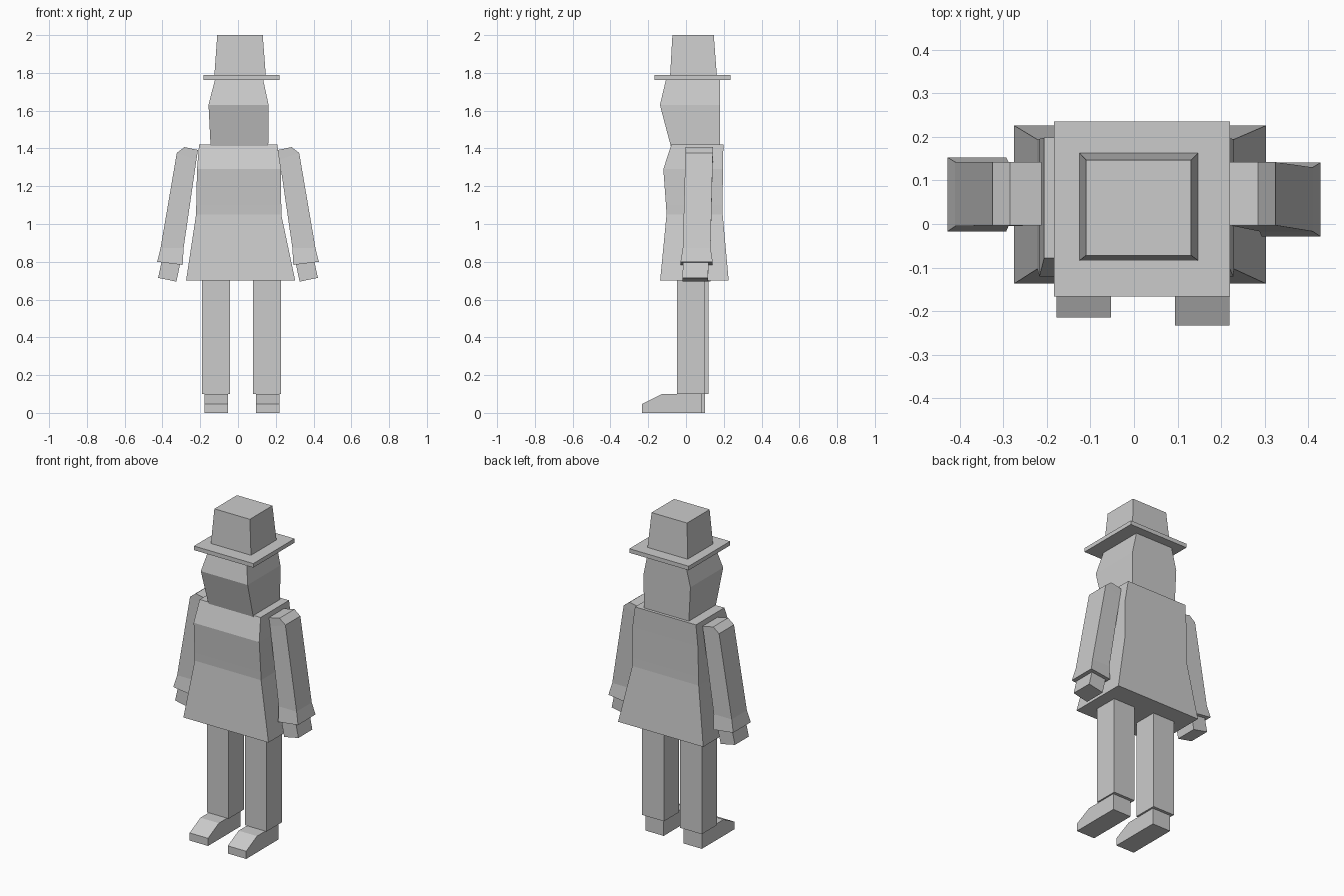
import bpy
import bmesh

if "Cube" in bpy.data.objects:
    bpy.data.objects.remove(bpy.data.objects["Cube"])

grey = bpy.data.materials.new("plain grey")
grey.diffuse_color = (0.6, 0.6, 0.6, 1)
grey.use_nodes = True
grey.node_tree.nodes["Principled BSDF"].inputs["Base Color"].default_value = grey.diffuse_color


def loft(name, rows):
    """Skin four-sided rings; each row is ((xa, za), (xb, zb), y_front, y_back)."""
    bm = bmesh.new()
    rings = []
    for (xa, za), (xb, zb), y0, y1 in rows:
        rings.append([bm.verts.new(p) for p in
                      ((xa, y0, za), (xb, y0, zb), (xb, y1, zb), (xa, y1, za))])
    for low, high in zip(rings, rings[1:]):
        for i in range(4):
            j = (i + 1) % 4
            bm.faces.new((low[i], low[j], high[j], high[i]))
    bm.faces.new(rings[0][::-1])
    bm.faces.new(rings[-1])
    bmesh.ops.recalc_face_normals(bm, faces=bm.faces)
    mesh = bpy.data.meshes.new(name)
    bm.to_mesh(mesh)
    bm.free()
    mesh.materials.append(grey)
    bpy.context.collection.objects.link(bpy.data.objects.new(name, mesh))


def stack(name, sections):
    """Level sections: (z, x_min, x_max, y_front, y_back)."""
    loft(name, [((x0, z), (x1, z), y0, y1) for z, x0, x1, y0, y1 in sections])


# Hat and head
stack("hat_crown", [(1.788, -0.125, 0.147, -0.084, 0.163),
                    (2.0, -0.11, 0.131, -0.072, 0.147)])
stack("hat_brim", [(1.763, -0.183, 0.22, -0.166, 0.235),
                   (1.788, -0.183, 0.22, -0.166, 0.235)])
stack("head", [(1.41, -0.145, 0.16, -0.08, 0.18),
               (1.63, -0.156, 0.162, -0.138, 0.18),
               (1.765, -0.122, 0.133, -0.106, 0.18)])

# Flared coat
stack("coat", [(0.7, -0.275, 0.303, -0.137, 0.226),
               (1.05, -0.222, 0.229, -0.103, 0.194),
               (1.1, -0.221, 0.229, -0.106, 0.194),
               (1.29, -0.217, 0.228, -0.12, 0.195),
               (1.42, -0.206, 0.208, -0.078, 0.198)])

# Sleeves with flared cuffs, and hands; dy is the sway of each lower arm
for side, s, dy in (("left", -1, 0.008), ("right", 1, -0.004)):
    loft(side + "_sleeve", [
        ((s * 0.293, 0.783), (s * 0.428, 0.80), -0.025 + dy, 0.145 + dy),
        ((s * 0.288, 0.873), (s * 0.41, 0.873), -0.013 + dy, 0.134 + dy),
        ((s * 0.22, 1.34), (s * 0.324, 1.376), -0.003, 0.142),
        ((s * 0.212, 1.392), (s * 0.284, 1.407), -0.003, 0.142)])
    loft(side + "_hand", [
        ((s * 0.326, 0.695), (s * 0.423, 0.715), -0.014 + dy, 0.121 + dy),
        ((s * 0.304, 0.80), (s * 0.40, 0.82), -0.012 + dy, 0.123 + dy)])

# Trouser legs and wedge-toed shoes
for side, leg_x, shoe_x, dy in (("left", -0.19, -0.178, 0.0),
                                ("right", 0.08, 0.094, -0.018)):
    stack(side + "_leg", [(z, leg_x, leg_x + 0.148, -0.03 + dy, 0.118 + dy)
                          for z in (0.1, 0.7)])
    stack(side + "_shoe", [(z, shoe_x, shoe_x + 0.125, y + dy, 0.1 + dy)
                           for z, y in ((0, -0.215), (0.047, -0.215), (0.1, -0.11))])
